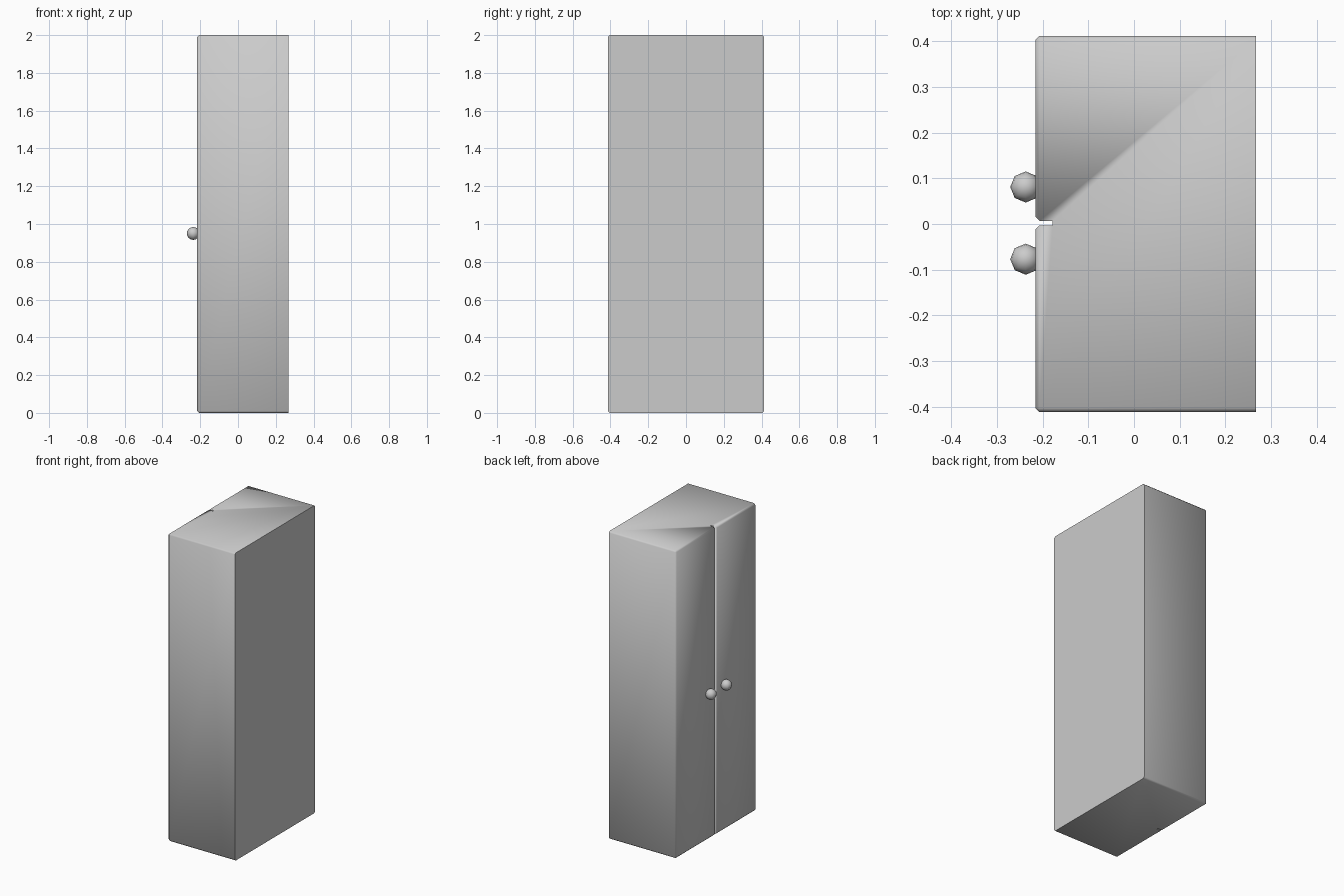
import bpy, bmesh, math

if "Cube" in bpy.data.objects:
    bpy.data.objects.remove(bpy.data.objects["Cube"])

BACK, FRONT, GROOVE = 0.267, -0.216, -0.178   # x planes
HALF_W, HEIGHT, BEVEL = 0.412, 2.0, 0.009
GAP_MID, GAP = 0.002, 0.005                   # slit between the doors


def make_object(name, bm, angle):
    mesh = bpy.data.meshes.new(name)
    bm.to_mesh(mesh)
    bm.free()
    obj = bpy.data.objects.new(name, mesh)
    bpy.context.collection.objects.link(obj)
    bpy.ops.object.select_all(action='DESELECT')
    obj.select_set(True)
    bpy.context.view_layer.objects.active = obj
    bpy.ops.object.shade_smooth_by_angle(angle=math.radians(angle))
    return obj


# Cabinet: footprint with a door slit, extruded to full height
bm = bmesh.new()
g0, g1 = GAP_MID - GAP, GAP_MID + GAP
footprint = [(BACK, -HALF_W), (BACK, HALF_W), (FRONT, HALF_W), (FRONT, g1),
             (GROOVE, g1), (GROOVE, g0), (FRONT, g0), (FRONT, -HALF_W)]
base = bm.faces.new([bm.verts.new((x, y, 0)) for x, y in footprint])
top = bmesh.ops.extrude_face_region(bm, geom=[base])
bmesh.ops.translate(bm, vec=(0, 0, HEIGHT),
                    verts=[v for v in top['geom'] if isinstance(v, bmesh.types.BMVert)])
bmesh.ops.recalc_face_normals(bm, faces=bm.faces)


# Bevel the door outlines and the long side edges, keep the back square
def is_bevelled(edge):
    a, b = (v.co for v in edge.verts)
    on_front = all(abs(p.x - FRONT) < 1e-5 for p in (a, b))
    on_side = (abs(a.x - b.x) > 0.1 and abs(abs(a.y) - HALF_W) < 1e-5)
    return on_front or on_side


bmesh.ops.bevel(bm, geom=[e for e in bm.edges if is_bevelled(e)], offset=BEVEL,
                segments=1, profile=0.5, affect='EDGES')
make_object("cabinet", bm, 60)

# Door knobs
for name, side in (("left_knob", 1), ("right_knob", -1)):
    bm = bmesh.new()
    bmesh.ops.create_uvsphere(bm, u_segments=8, v_segments=8, radius=0.034)
    bmesh.ops.translate(bm, vec=(-0.237, GAP_MID + side * 0.079, 0.95), verts=bm.verts)
    make_object(name, bm, 60)
